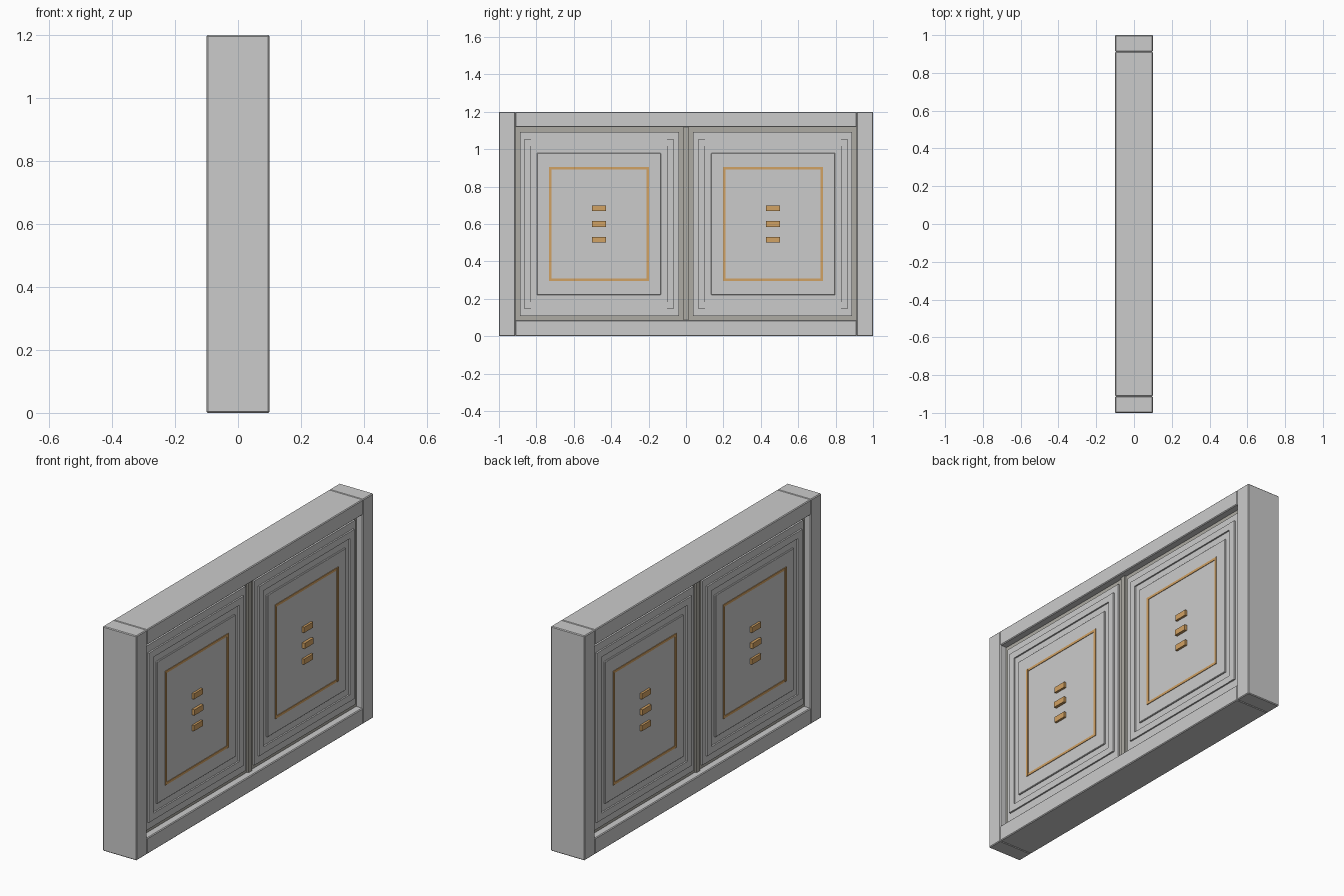
import bpy

if "Cube" in bpy.data.objects:
    bpy.data.objects.remove(bpy.data.objects["Cube"])


def material(name, rgb):
    m = bpy.data.materials.new(name)
    m.diffuse_color = (*rgb, 1)
    m.use_nodes = True
    m.node_tree.nodes["Principled BSDF"].inputs["Base Color"].default_value = m.diffuse_color
    return m


gold = material("bronze", (0.64, 0.36, 0.125))
dark = material("dark_grey", (0.42, 0.41, 0.37))


def box(name, x, y, z, mat=None, bevel=0.0):
    """Box spanning the (min, max) pairs x, y, z."""
    bpy.ops.mesh.primitive_cube_add(size=1, location=[sum(r) / 2 for r in (x, y, z)])
    ob = bpy.context.object
    ob.name = name
    ob.scale = [abs(r[1] - r[0]) for r in (x, y, z)]
    bpy.ops.object.transform_apply(location=False, rotation=False, scale=True)
    if mat:
        ob.data.materials.append(mat)
    if bevel:
        mod = ob.modifiers.new("bevel", "BEVEL")
        mod.width = bevel
        mod.segments = 1
    return ob


def frame(name, place, y, z, w, x, mat=None, bevel=0.0):
    """Four strips inside the y/z rectangle; the uprights run full height."""
    for i, yy in enumerate(((y[0], y[0] + w), (y[1] - w, y[1]))):
        place(f"{name}_upright_{i}", x, yy, z, mat, bevel)
    inner = (y[0] + w, y[1] - w)
    for i, zz in enumerate(((z[0], z[0] + w), (z[1] - w, z[1]))):
        place(f"{name}_rail_{i}", (x[0], x[1] - 0.001), inner, zz, mat, bevel)


# Outer frame: end posts, bottom and top rails
for side in (-1, 1):
    box("end_post", (-0.1, 0.1), (side * 0.912, side * 1.0), (0, 1.2), bevel=0.004)
box("bottom_rail", (-0.1, 0.1), (-0.912, 0.912), (0, 0.086), bevel=0.004)
box("top_rail", (-0.1, 0.1), (-0.912, 0.912), (1.118, 1.2), bevel=0.004)

# Dark core behind the panels and the central divider
box("core_plate", (-0.062, 0.062), (-0.914, 0.914), (0.084, 1.12), dark)
box("centre_divider", (-0.072, 0.072), (-0.014, 0.014), (0.084, 1.12), dark)

# Two decorated panels on each face
for sx in (-1, 1):
    for sy in (-1, 1):
        def place(name, x, y, z, mat=None, bevel=0.0):
            return box(name, [sx * v for v in x], [sy * v for v in y], z, mat, bevel)

        place("panel_slab", (0.06, 0.072), (0.037, 0.888), (0.107, 1.092))
        frame("panel_moulding", place, (0.065, 0.866), (0.147, 1.053), 0.036, (0.07, 0.081))
        place("raised_field", (0.07, 0.08), (0.134, 0.797), (0.22, 0.98), bevel=0.003)
        frame("inlay", place, (0.198, 0.732), (0.295, 0.905), 0.013, (0.078, 0.084), gold)
        # Three short bars at the panel centre
        for i, z in enumerate((0.515, 0.6, 0.685)):
            depth = 0.095 if i == 1 else 0.092
            place(f"centre_bar_{i}", (0.078, depth), (0.428, 0.503), (z - 0.015, z + 0.015), gold)
